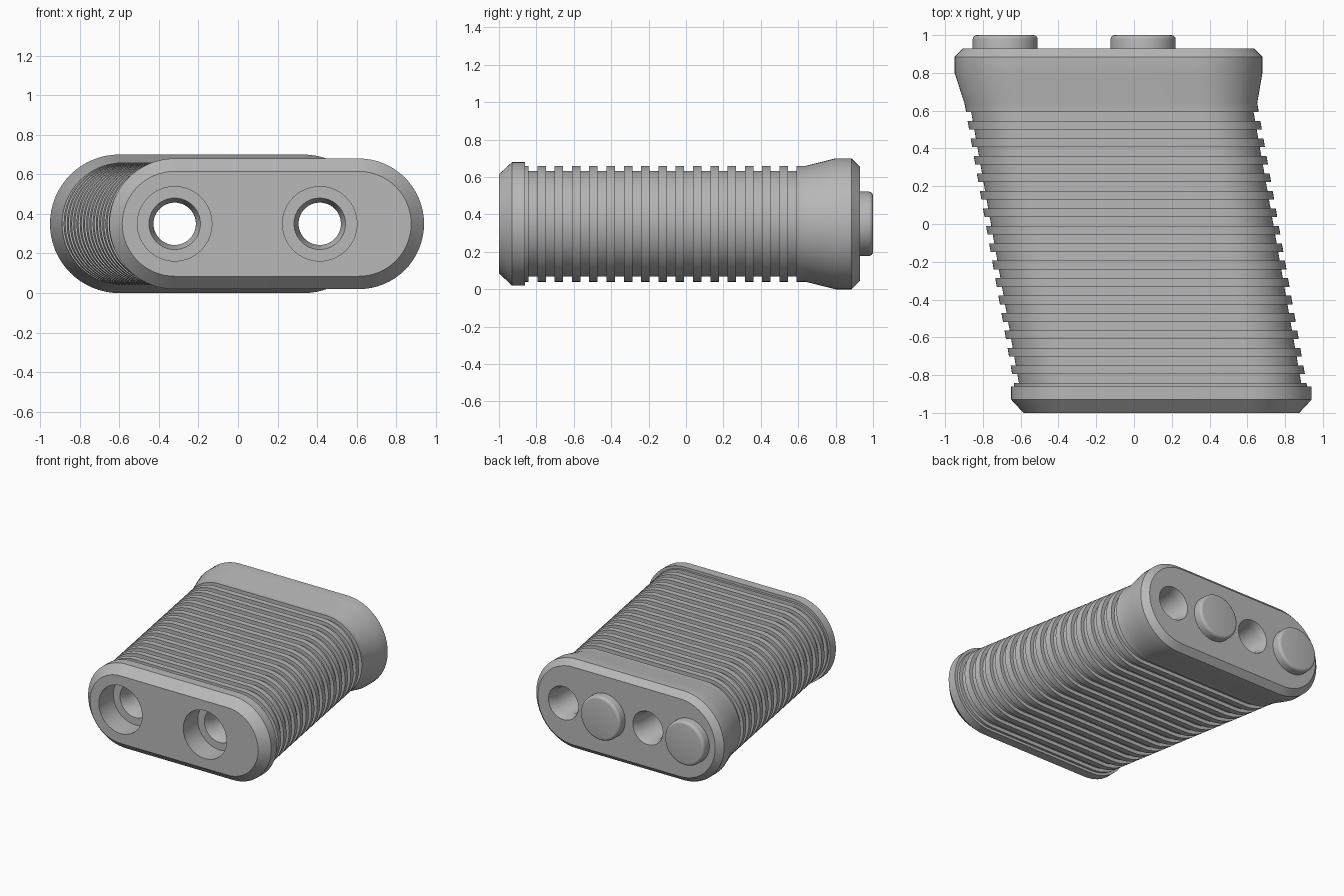
import bpy, bmesh, math

if "Cube" in bpy.data.objects:
    bpy.data.objects.remove(bpy.data.objects["Cube"])

ZC = 0.35        # height of the grip axis
STRAIGHT = 0.465  # half length of the straight part of the oval section
HOLES = (-0.32, 0.413)
BOSSES = (-0.682, 0.048)

grey = bpy.data.materials.new("plain grey")
grey.diffuse_color = (0.48, 0.48, 0.48, 1)
grey.use_nodes = True
grey.node_tree.nodes["Principled BSDF"].inputs["Base Color"].default_value = grey.diffuse_color


def oval(r, n=32):
    """Points of a stadium outline in x and z."""
    pts = []
    for side in (0, 1):
        cx = STRAIGHT * (1 - 2 * side)
        for i in range(n + 1):
            a = -math.pi / 2 + math.pi * side + math.pi * i / n
            pts.append((cx + r * math.cos(a), r * math.sin(a)))
    return pts


def circle(r, n=64):
    return [(r * math.cos(math.tau * i / n), r * math.sin(math.tau * i / n)) for i in range(n)]


def loft(name, sections, outline):
    """Capped skin through sections (y, radius, centre x)."""
    bm = bmesh.new()
    rings = [[bm.verts.new((cx + x, y, ZC + z)) for x, z in outline(r)]
             for y, r, cx in sections]
    n = len(rings[0])
    for a, b in zip(rings, rings[1:]):
        for i in range(n):
            j = (i + 1) % n
            bm.faces.new((a[i], a[j], b[j], b[i]))
    bm.faces.new(rings[0])
    bm.faces.new(rings[-1])
    bmesh.ops.recalc_face_normals(bm, faces=bm.faces)
    me = bpy.data.meshes.new(name)
    bm.to_mesh(me)
    bm.free()
    me.materials.append(grey)
    ob = bpy.data.objects.new(name, me)
    bpy.context.collection.objects.link(ob)
    return ob


def activate(ob):
    bpy.ops.object.select_all(action='DESELECT')
    ob.select_set(True)
    bpy.context.view_layer.objects.active = ob


def lean(y):
    return -0.01 - 0.176 * y


# Grip body: chamfered foot, leaning ribs, flared head
RIB, GROOVE, PITCH, WIDTH = 0.31, 0.2825, 0.0925, 0.0455
sections = [(-1.0, 0.265, 0.145), (-0.93, 0.33, 0.145), (-0.86, 0.33, 0.145),
            (-0.86, RIB, lean(-0.86)), (-0.842, RIB, lean(-0.842)),
            (-0.842, GROOVE, lean(-0.842))]
for k in range(15):
    y0 = -0.795 + k * PITCH
    y1 = y0 + WIDTH
    sections += [(y0, GROOVE, lean(y0)), (y0, RIB, lean(y0)),
                 (y1, RIB, lean(y1)), (y1, GROOVE, lean(y1))]
sections += [(0.592, GROOVE, lean(0.592)), (0.592, RIB, lean(0.592)),
             (0.64, RIB, lean(0.64)), (0.80, 0.35, -0.135),
             (0.885, 0.35, -0.135), (0.93, 0.305, -0.135)]
grip = loft("grip_body", sections, oval)

# Stepped screw holes right through the grip
for x in HOLES:
    cutter = loft("hole_cutter", [(-1.1, 0.188, x), (-0.82, 0.188, x), (-0.82, 0.13, x),
                                  (-0.76, 0.107, x), (0.87, 0.107, x),
                                  (0.93, 0.13, x), (1.1, 0.13, x)], circle)
    cutter.hide_render = True
    mod = grip.modifiers.new("screw_hole", 'BOOLEAN')
    mod.operation = 'DIFFERENCE'
    mod.solver = 'EXACT'
    mod.object = cutter
    activate(grip)
    bpy.ops.object.modifier_apply(modifier=mod.name)
    bpy.data.objects.remove(cutter)

# Round locating bosses on the head, with softened rims
bosses = []
for x in BOSSES:
    rim = [(0.978 + 0.022 * math.sin(t), 0.150 + 0.022 * math.cos(t), x)
           for t in (i * math.pi / 8 for i in range(5))]
    bosses.append(loft("locating_boss", [(0.90, 0.172, x)] + rim, circle))

for ob in [grip] + bosses:
    activate(ob)
    bpy.ops.object.shade_smooth_by_angle(angle=math.radians(30))
